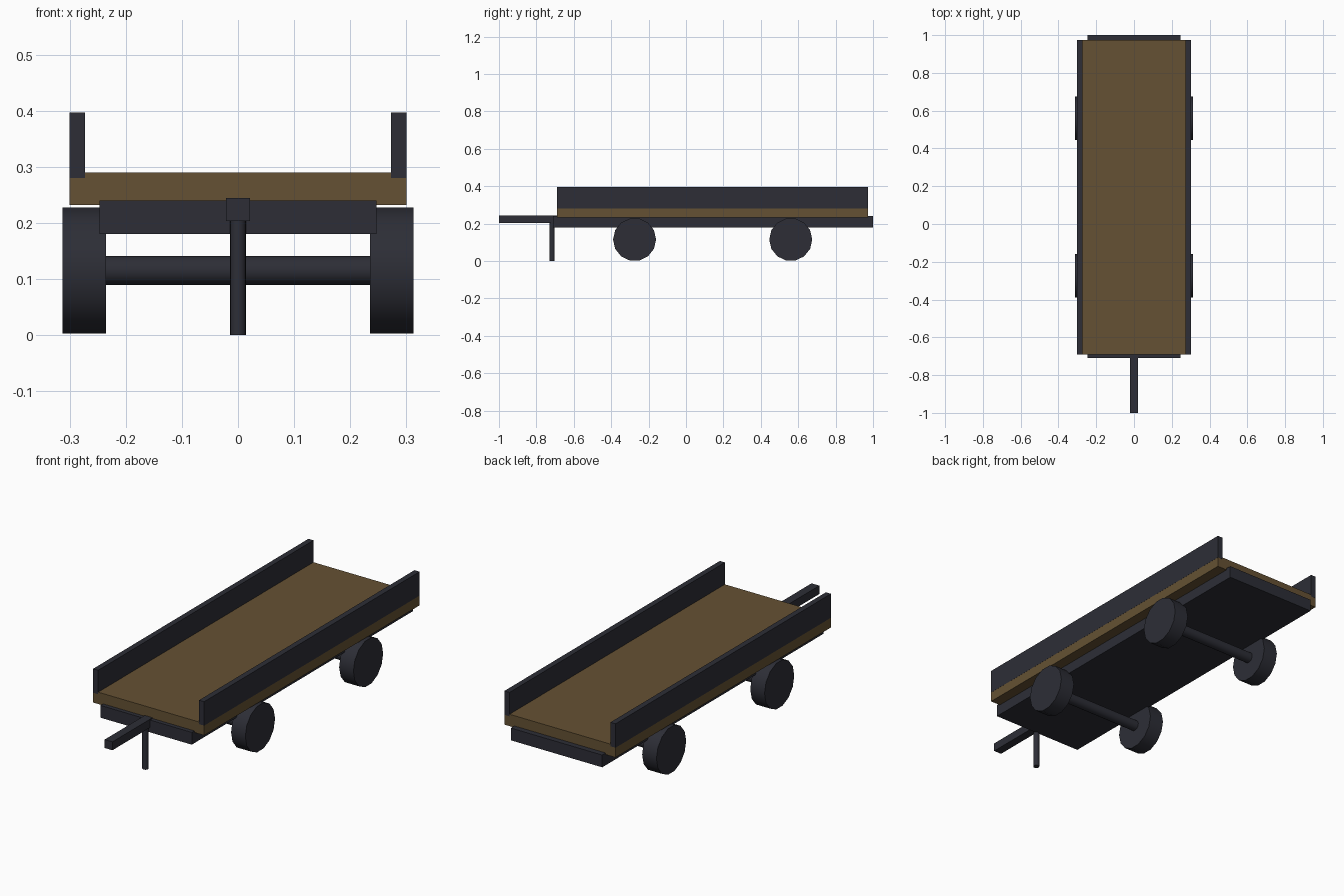
import bpy
from math import radians

cube = bpy.data.objects.get("Cube")
if cube:
    bpy.data.objects.remove(cube, do_unlink=True)


def material(name, rgb):
    mat = bpy.data.materials.new(name)
    mat.use_nodes = True
    mat.diffuse_color = (*rgb, 1)
    mat.node_tree.nodes["Principled BSDF"].inputs["Base Color"].default_value = (*rgb, 1)
    return mat


wood = material("brown wood", (0.13, 0.083, 0.033))
metal = material("dark metal", (0.026, 0.027, 0.037))


def finish(name, mat):
    obj = bpy.context.object
    obj.name = name
    obj.data.materials.append(mat)
    return obj


def box(name, mat, x, y, z):
    """Box spanning the given (low, high) pairs."""
    spans = (x, y, z)
    bpy.ops.mesh.primitive_cube_add(size=1, location=[(a + b) / 2 for a, b in spans])
    bpy.context.object.scale = [b - a for a, b in spans]
    bpy.ops.object.transform_apply(location=False, rotation=False, scale=True)
    return finish(name, mat)


def cylinder(name, mat, sides, radius, depth, location, turn=(0, 0, 0)):
    bpy.ops.mesh.primitive_cylinder_add(vertices=sides, radius=radius, depth=depth,
                                        location=location, rotation=turn)
    bpy.ops.object.shade_smooth_by_angle(angle=radians(35))
    return finish(name, mat)


# Load bed on its chassis
box("chassis", metal, (-0.247, 0.247), (-0.71, 1.0), (0.18, 0.24))
box("deck", wood, (-0.3, 0.3), (-0.69, 0.973), (0.232, 0.29))

# Side boards, a hair proud of the deck edges
for side, sign in (("left", 1), ("right", -1)):
    edges = sorted((sign * 0.273, sign * 0.3005))
    box(side + "_side_board", metal, edges, (-0.6905, 0.9735), (0.28, 0.397))

# Tow bar and its support leg
box("tow_bar", metal, (-0.021, 0.021), (-1.0, -0.66), (0.203, 0.244))
cylinder("support_leg", metal, 16, 0.014, 0.21, (0, -0.716, 0.105))

# Axles and wheels
across = (0, radians(90), 0)
for end, y in (("front", -0.275), ("rear", 0.56)):
    cylinder(end + "_axle", metal, 16, 0.026, 0.5, (0, y, 0.115), across)
    for side, sign in (("left", 1), ("right", -1)):
        cylinder(f"{end}_{side}_wheel", metal, 14, 0.115, 0.077,
                 (sign * 0.274, y, 0.115), across)
